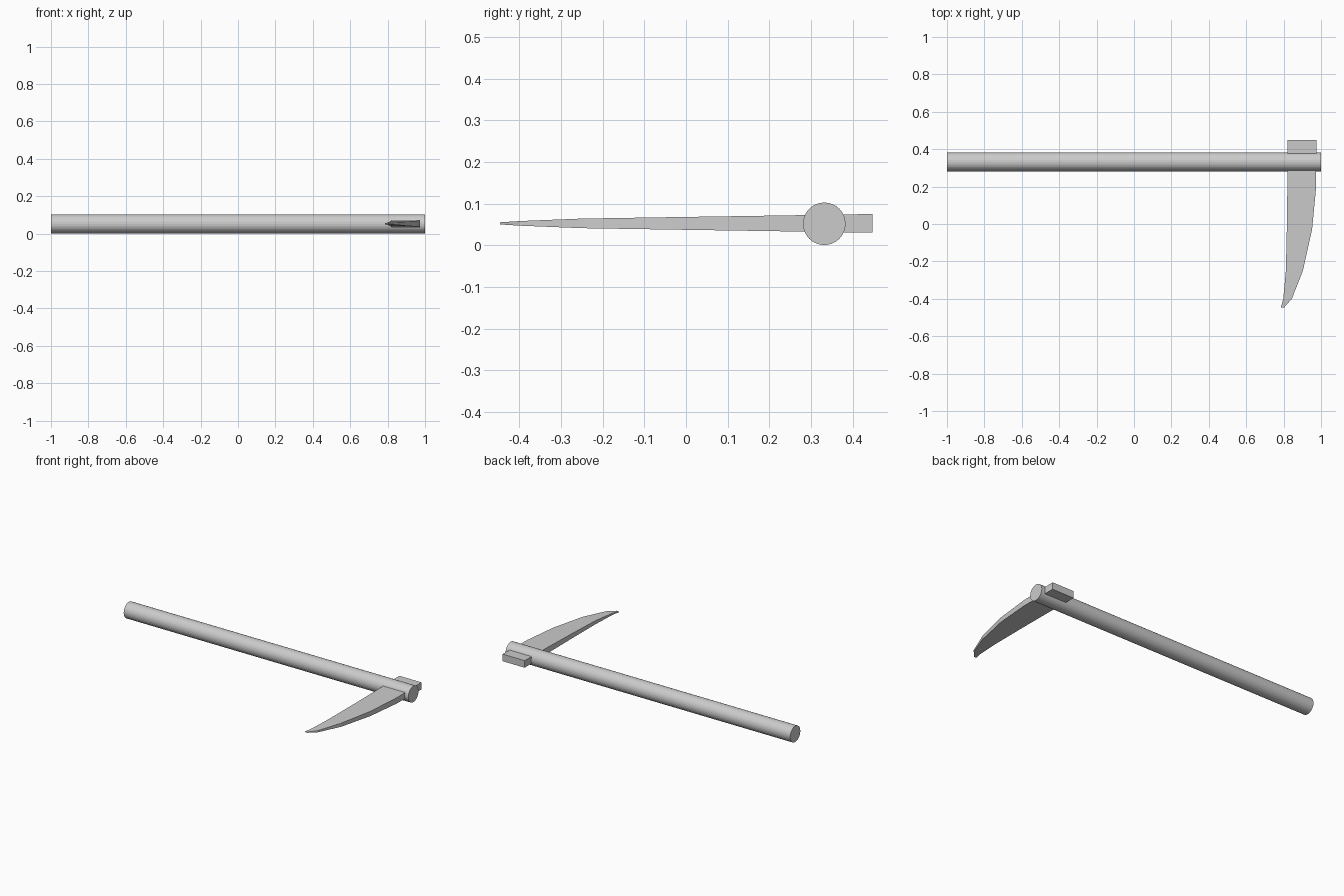
import bpy, bmesh
from math import pi

if "Cube" in bpy.data.objects:
    bpy.data.objects.remove(bpy.data.objects["Cube"])

# Handle: long faceted round pole
bpy.ops.mesh.primitive_cylinder_add(vertices=32, radius=0.051, depth=2.0,
                                    location=(0, 0.332, 0.052), rotation=(0, pi / 2, 0))
bpy.context.object.name = "handle"

# Blade with tang: rectangular sections (y, left x, right x, half thickness)
sections = [
    (0.448, 0.820, 0.975, 0.0225),
    (0.200, 0.820, 0.974, 0.0185),
    (-0.030, 0.817, 0.952, 0.0150),
    (-0.250, 0.812, 0.903, 0.0115),
    (-0.400, 0.798, 0.844, 0.0055),
    (-0.447, 0.785, 0.802, 0.0025),
]
bm = bmesh.new()
rings = []
for y, left, right, half in sections:
    corners = [(left, -half), (right, -half), (right, half), (left, half)]
    rings.append([bm.verts.new((x, y, 0.053 + z)) for x, z in corners])
for a, b in zip(rings, rings[1:]):
    for i in range(4):
        j = (i + 1) % 4
        bm.faces.new((a[i], a[j], b[j], b[i]))
bm.faces.new(rings[0])
bm.faces.new(rings[-1])
bmesh.ops.recalc_face_normals(bm, faces=bm.faces)
mesh = bpy.data.meshes.new("blade")
bm.to_mesh(mesh)
bm.free()
bpy.context.collection.objects.link(bpy.data.objects.new("blade", mesh))
